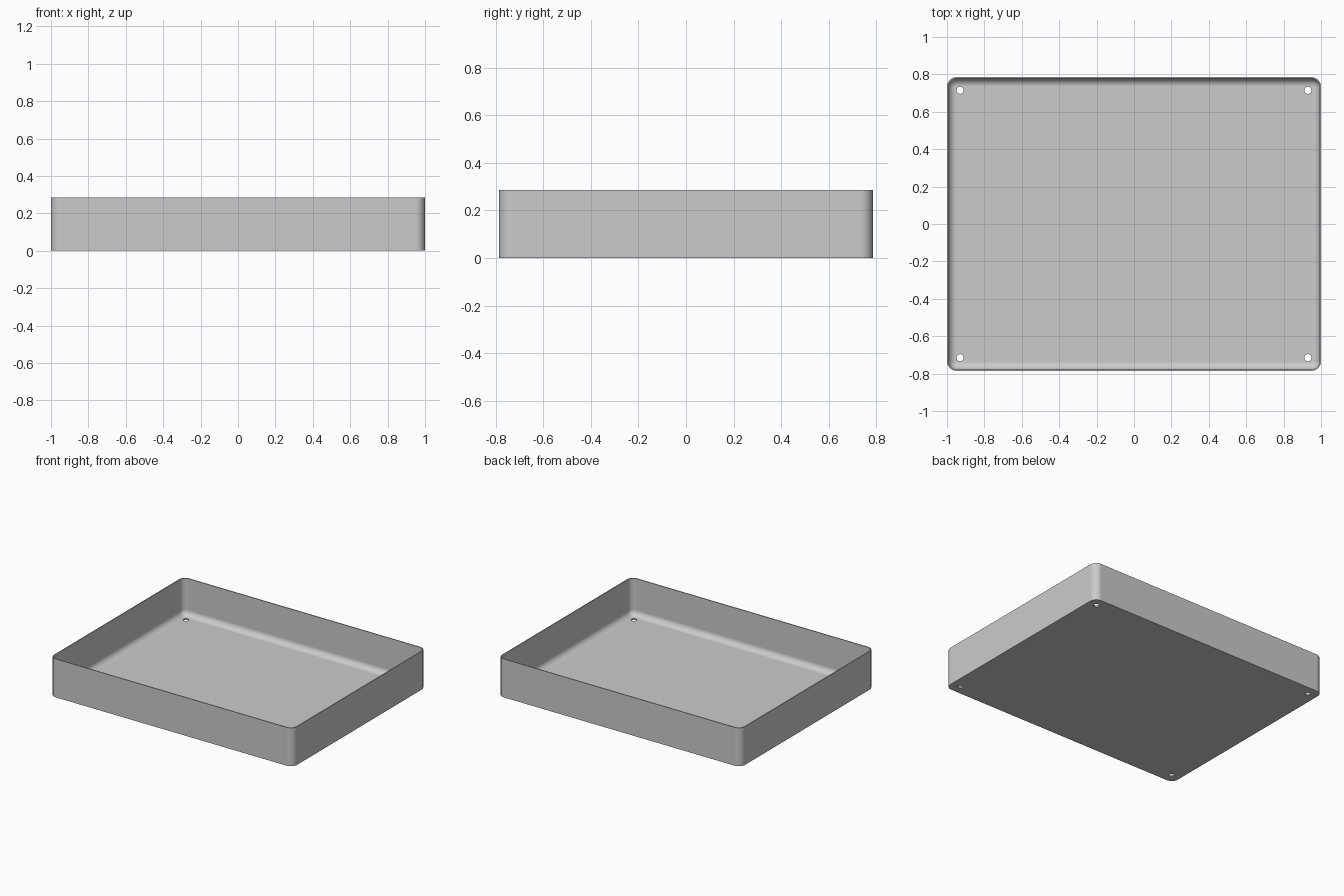
import bpy, bmesh
from math import sin, cos, pi

HALF_X, HALF_Y, HEIGHT = 1.0, 0.785, 0.285
CORNER, WALL, FLOOR, FILLET = 0.052, 0.007, 0.01, 0.043
STEPS = 10

cube = bpy.data.objects.get("Cube")
if cube:
    bpy.data.objects.remove(cube, do_unlink=True)

grey = bpy.data.materials.new("plain_grey")
grey.use_nodes = True
colour = (0.6, 0.6, 0.6, 1)
grey.diffuse_color = colour
grey.node_tree.nodes["Principled BSDF"].inputs["Base Color"].default_value = colour


def rounded_loop(bm, inset, z):
    """Rounded rectangle of vertices, inset from the outer wall."""
    r = CORNER - inset
    verts = []
    for k, (sx, sy) in enumerate([(1, 1), (-1, 1), (-1, -1), (1, -1)]):
        cx, cy = sx * (HALF_X - CORNER), sy * (HALF_Y - CORNER)
        for i in range(STEPS + 1):
            a = (k + i / STEPS) * pi / 2
            verts.append(bm.verts.new((cx + r * cos(a), cy + r * sin(a), z)))
    return verts


def make_object(name, bm):
    bmesh.ops.recalc_face_normals(bm, faces=bm.faces)
    mesh = bpy.data.meshes.new(name)
    bm.to_mesh(mesh)
    bm.free()
    mesh.materials.append(grey)
    obj = bpy.data.objects.new(name, mesh)
    bpy.context.collection.objects.link(obj)
    return obj


# Tray section: outer wall, rim, inner wall, then the rounded foot
section = [(0, 0), (0, HEIGHT), (WALL, HEIGHT)]
for i in range(STEPS + 1):
    a = i / STEPS * pi / 2
    section.append((WALL + FILLET * (1 - cos(a)), FLOOR + FILLET * (1 - sin(a))))

bm = bmesh.new()
loops = [rounded_loop(bm, inset, z) for inset, z in section]
for low, high in zip(loops, loops[1:]):
    for i in range(len(low)):
        j = (i + 1) % len(low)
        bm.faces.new((low[i], low[j], high[j], high[i]))
bm.faces.new(loops[0])
bm.faces.new(loops[-1])
tray = make_object("tray", bm)

# Corner drain holes
bm = bmesh.new()
for sx in (-1, 1):
    for sy in (-1, 1):
        made = bmesh.ops.create_cone(bm, cap_ends=True, segments=32,
                                     radius1=0.019, radius2=0.019, depth=0.1)
        bmesh.ops.translate(bm, verts=made["verts"], vec=(sx * 0.93, sy * 0.715, 0))
drill = make_object("hole_cutter", bm)
drill.hide_render = True

for obj in bpy.context.selected_objects:
    obj.select_set(False)
tray.select_set(True)
bpy.context.view_layer.objects.active = tray
cut = tray.modifiers.new("holes", "BOOLEAN")
cut.operation = "DIFFERENCE"
cut.solver = "EXACT"
cut.object = drill
bpy.ops.object.modifier_apply(modifier=cut.name)
bpy.data.objects.remove(drill, do_unlink=True)

# Smooth corners and foot, crisp rim, flat panels
bpy.ops.object.shade_smooth_by_angle(angle=pi / 6)
weighted = tray.modifiers.new("flat_panels", "WEIGHTED_NORMAL")
weighted.keep_sharp = True
